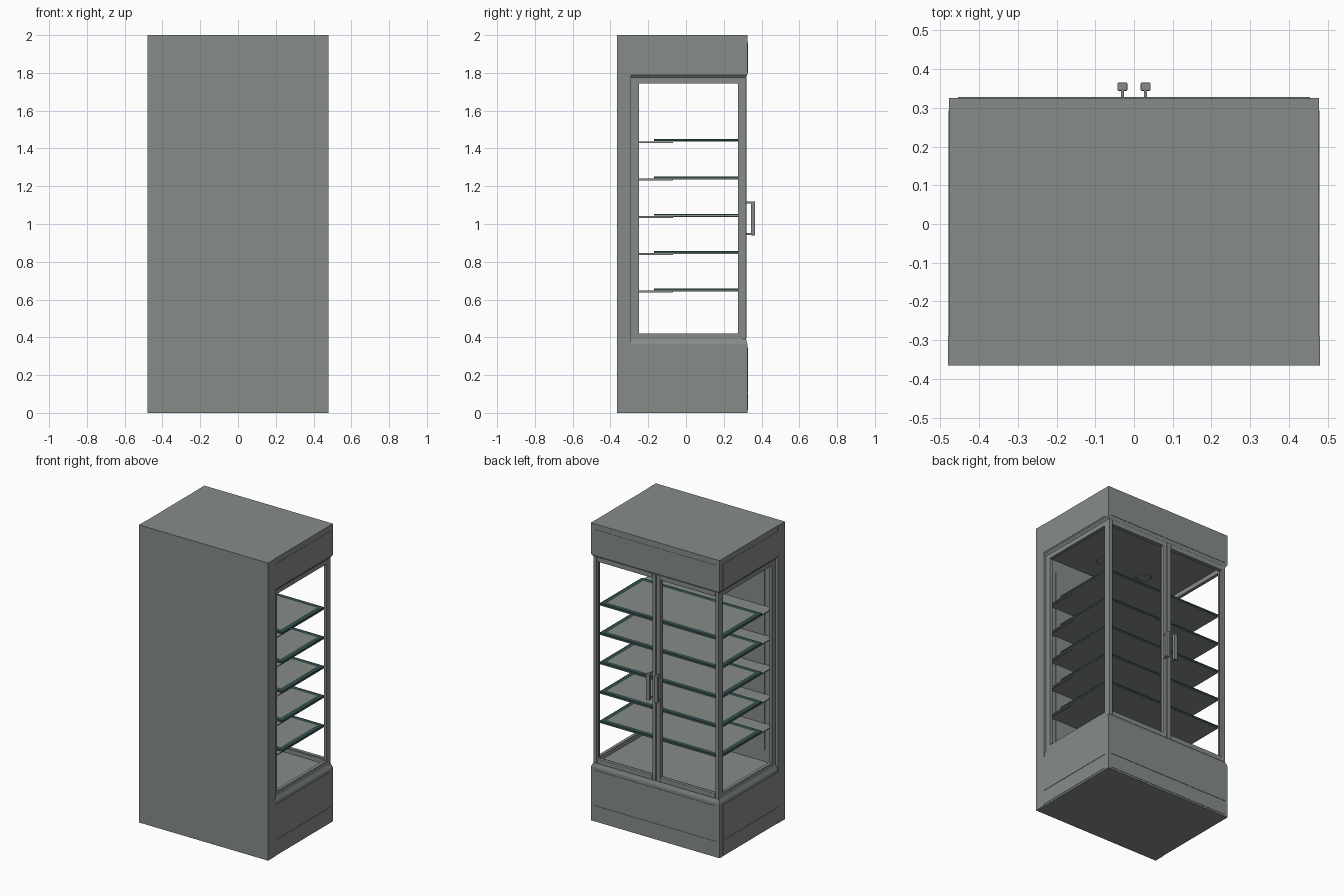
import bpy, bmesh, math

if "Cube" in bpy.data.objects:
    bpy.data.objects.remove(bpy.data.objects["Cube"])


def material(name, rgb):
    m = bpy.data.materials.new(name)
    m.diffuse_color = (*rgb, 1)
    m.use_nodes = True
    m.node_tree.nodes["Principled BSDF"].inputs["Base Color"].default_value = m.diffuse_color
    return m


GREY = material("grey_metal", (0.238, 0.262, 0.25))
TEAL = material("dark_teal_glass", (0.035, 0.075, 0.075))


def finish(name, bm, mats):
    bmesh.ops.recalc_face_normals(bm, faces=bm.faces)
    me = bpy.data.meshes.new(name)
    bm.to_mesh(me)
    bm.free()
    for m in mats:
        me.materials.append(m)
    ob = bpy.data.objects.new(name, me)
    bpy.context.collection.objects.link(ob)
    return ob


def add_box(bm, x, y, z):
    vs = [bm.verts.new((a, b, c)) for c in z for b in y for a in x]
    for f in ((0, 1, 3, 2), (4, 5, 7, 6), (0, 1, 5, 4), (2, 3, 7, 6), (0, 2, 6, 4), (1, 3, 7, 5)):
        bm.faces.new([vs[i] for i in f])


def boxes(name, parts, bevel=0):
    bm = bmesh.new()
    for p in parts:
        add_box(bm, *p)
    ob = finish(name, bm, [GREY])
    if bevel:
        mod = ob.modifiers.new("bevel", "BEVEL")
        mod.width, mod.segments = bevel, 2
    return ob


def tapered(name, levels):
    """Stack of rectangles (half width, back y, front y, z)."""
    bm = bmesh.new()
    rings = [[bm.verts.new((sx * w, y, z)) for sx, y in ((-1, y0), (1, y0), (1, y1), (-1, y1))]
             for w, y0, y1, z in levels]
    for a, b in zip(rings, rings[1:]):
        for i in range(4):
            j = (i + 1) % 4
            bm.faces.new((a[i], a[j], b[j], b[i]))
    bm.faces.new(rings[0])
    bm.faces.new(rings[-1])
    return finish(name, bm, [GREY])


def frame_xz(x0, x1, z0, z1, y, side, rail):
    """Four bars of an upright rectangular frame facing y."""
    return [((x0, x0 + side), y, (z0, z1)), ((x1 - side, x1), y, (z0, z1)),
            ((x0 + side, x1 - side), y, (z0, z0 + rail)),
            ((x0 + side, x1 - side), y, (z1 - rail, z1))]


# Cabinet shell: rear wall, base and header with sloped lips
boxes("rear_wall", [((-0.48, 0.48), (-0.365, -0.29), (0, 2))])
boxes("rear_lining", [((-0.385, 0.385), (-0.292, -0.286), (0.47, 1.69))])
tapered("base", [(0.477, -0.29, 0.325, 0), (0.477, -0.29, 0.325, 0.365),
                 (0.466, -0.29, 0.318, 0.39)])
tapered("header", [(0.466, -0.29, 0.318, 1.775), (0.477, -0.29, 0.325, 1.79),
                   (0.478, -0.29, 0.326, 2.0)])

# Applied panels on base and header
for z0, z1, label in ((0.11, 0.345, "base"), (0.012, 0.107, "kick"), (1.80, 1.962, "header")):
    boxes(label + "_front_panel", [((-0.455, 0.455), (0.32, 0.3275), (z0, z1))])
    for s, side in ((-1, "left"), (1, "right")):
        xs = sorted((s * 0.47, s * 0.4795))
        boxes(f"{label}_{side}_panel", [(xs, (-0.295, 0.293), (z0, z1))])

# Side window frames, with a thin seal by the rear wall
for s, side in ((-1, "left"), (1, "right")):
    x = sorted((s * 0.445, s * 0.466))
    boxes(side + "_window_frame", [
        (x, (-0.285, -0.25), (0.385, 1.78)), (x, (0.275, 0.298), (0.385, 1.78)),
        (x, (-0.25, 0.275), (0.385, 0.42)), (x, (-0.25, 0.275), (1.745, 1.78))])
    boxes(side + "_window_seal",
          [(sorted((s * 0.45, s * 0.461)), (-0.292, -0.284), (0.385, 1.78))])

# Two doors with framed openings, and a gasket behind each
for s, side in ((-1, "left"), (1, "right")):
    x0, x1 = sorted((s * 0.003, s * 0.466))
    boxes(side + "_door_frame", frame_xz(x0, x1, 0.39, 1.778, (0.296, 0.319), 0.026, 0.032),
          bevel=0.003)
    boxes(side + "_door_gasket", frame_xz(x0 + 0.006, x1 - 0.006, 0.39, 1.776,
                                          (0.289, 0.297), 0.022, 0.028))
    # Door handle: upright grip on two standoffs
    hx = s * 0.03
    boxes(side + "_handle_grip", [((hx - 0.013, hx + 0.013), (0.344, 0.365), (0.94, 1.12))],
          bevel=0.003)
    boxes(side + "_handle_posts", [((hx - 0.004, hx + 0.004), (0.317, 0.347), (z, z + 0.01))
                                   for z in (0.942, 1.108)])

# Shelves: lower tray, glass plate with wide teal rim and teal edges
for i in range(5):
    z = 0.648 + i * 0.1975
    boxes("shelf_tray", [((-0.445, 0.445), (-0.29, 0.275), (z - 0.005, z))])
    bm = bmesh.new()
    add_box(bm, (-0.447, 0.447), (-0.17, 0.278), (z + 0.001, z + 0.011))
    bm.normal_update()
    flat = [f for f in bm.faces if abs(f.normal.z) > 0.9]
    bmesh.ops.inset_individual(bm, faces=flat, thickness=0.045)
    for f in bm.faces:
        f.material_index = 1
    for f in flat:
        f.material_index = 0
    finish("glass_shelf", bm, [GREY, TEAL])
    # Shelf brackets on the rear wall
    boxes("shelf_brackets", [((x - 0.005, x + 0.005), (-0.29, -0.07), (z - 0.01, z - 0.004))
                             for x in (-0.435, 0, 0.435)])

# Ceiling lamps: flat rings under the header
for x in (-0.16, 0.16):
    bpy.ops.mesh.primitive_torus_add(major_segments=32, minor_segments=6, major_radius=0.045,
                                     minor_radius=0.004, location=(x, -0.1, 1.774))
    lamp = bpy.context.object
    lamp.name = "ceiling_lamp_ring"
    lamp.data.materials.append(GREY)
    bpy.ops.object.shade_smooth_by_angle(angle=math.radians(40))
